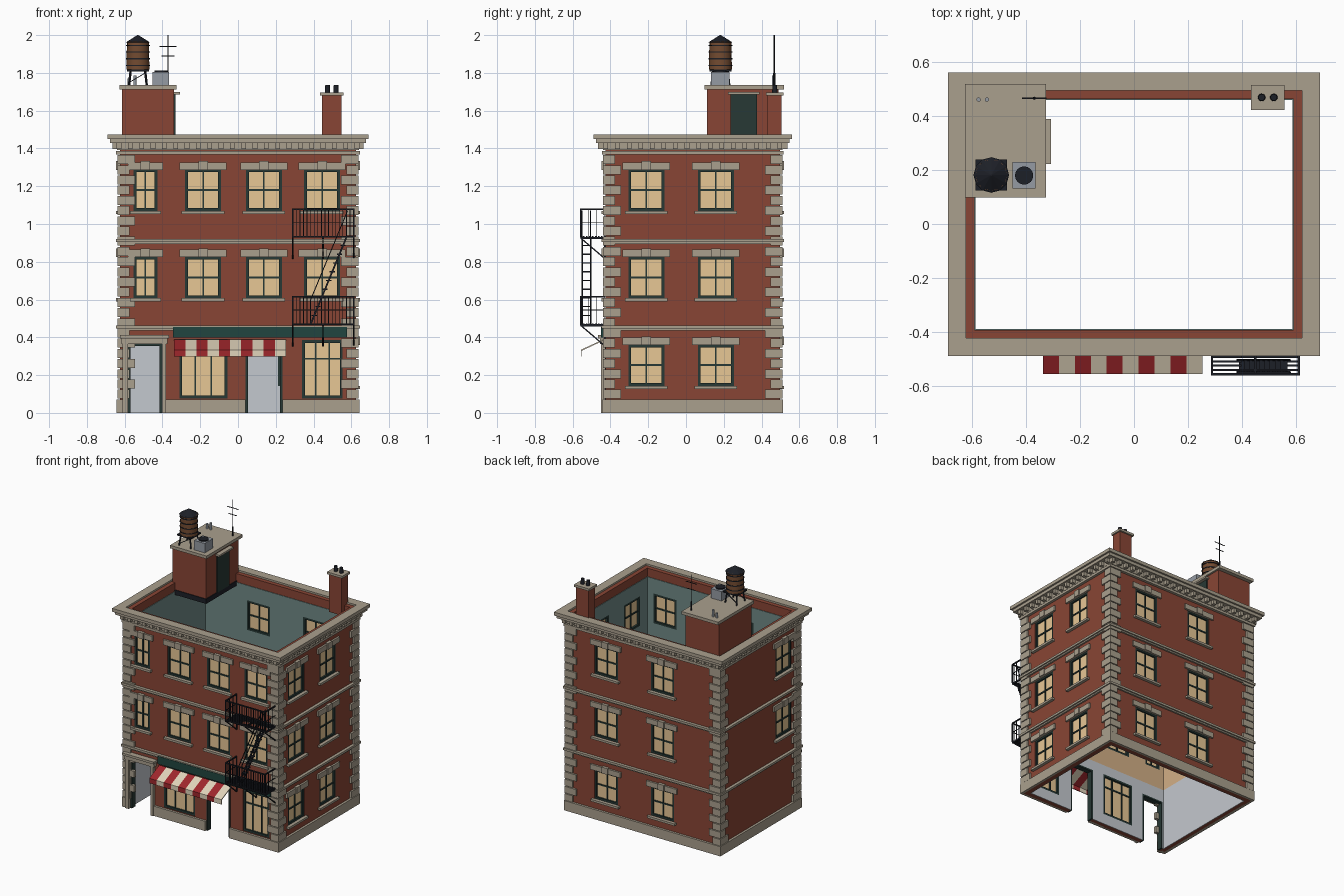
import bpy, bmesh
from math import pi
from mathutils import Vector, Matrix

if "Cube" in bpy.data.objects:
    bpy.data.objects.remove(bpy.data.objects["Cube"])

# Materials
def mat(name, r, g, b):
    m = bpy.data.materials.new(name)
    m.diffuse_color = (r, g, b, 1)
    m.use_nodes = True
    m.node_tree.nodes["Principled BSDF"].inputs["Base Color"].default_value = m.diffuse_color
    return m

BRICK = mat("brick", .25, .06, .035)
STONE = mat("stone", .40, .35, .27)
GREEN = mat("dark_green", .02, .04, .035)
FASCIA = mat("fascia_green", .015, .06, .05)
GLASS = mat("lit_glass", .80, .57, .30)
IRON = mat("iron", .012, .014, .02)
RED = mat("red", .35, .02, .025)
CREAM = mat("cream", .75, .66, .50)
WOOD = mat("wood", .17, .07, .03)
METAL = mat("metal", .30, .33, .37)
ROOM1 = mat("room_grey", .55, .58, .62)
ROOM2 = mat("room_tan", .65, .43, .24)
ROOM3 = mat("room_teal", .16, .25, .24)

# Each named part collects its pieces in one mesh
parts = {}
def part(name, m):
    return parts.setdefault(name, (bmesh.new(), m))[0]

def box(name, m, x0, x1, y0, y1, z0, z1):
    mx = Matrix.Translation(((x0 + x1) / 2, (y0 + y1) / 2, (z0 + z1) / 2))
    mx = mx @ Matrix.Diagonal((abs(x1 - x0), abs(y1 - y0), abs(z1 - z0), 1))
    bmesh.ops.create_cube(part(name, m), size=1, matrix=mx)

def bar(name, m, p, q, w):
    p, q = Vector(p), Vector(q)
    d = q - p
    mx = Matrix.Translation((p + q) / 2) @ d.to_track_quat('Z', 'Y').to_matrix().to_4x4()
    bmesh.ops.create_cube(part(name, m), size=1, matrix=mx @ Matrix.Diagonal((w, w, d.length, 1)))

def tube(name, m, x, y, z0, z1, r0, r1=None, n=16):
    bmesh.ops.create_cone(part(name, m), cap_ends=True, segments=n, radius1=r0,
                          radius2=r0 if r1 is None else r1, depth=z1 - z0,
                          matrix=Matrix.Translation((x, y, (z0 + z1) / 2)))

X, Y0, Y1 = .625, -.425, .497
def ring(name, m, out, inn, z0, z1):
    """Rectangular band round the building, offset from the wall plane."""
    bm = part(name, m)
    loops = []
    for o, z in ((out, z0), (out, z1), (inn, z1), (inn, z0)):
        loops.append([bm.verts.new(c) for c in ((-X - o, Y0 - o, z), (X + o, Y0 - o, z),
                                                (X + o, Y1 + o, z), (-X - o, Y1 + o, z))])
    for i in range(4):
        a, b = loops[i], loops[(i + 1) % 4]
        for j in range(4):
            k = (j + 1) % 4
            bm.faces.new((a[j], a[k], b[k], b[j]))

def fbox(name, m, face, u0, u1, d0, d1, z0, z1):
    """Box on a facade: u along the wall, d outward from it."""
    if face == 'front': box(name, m, u0, u1, Y0 - d1, Y0 - d0, z0, z1)
    if face == 'back': box(name, m, u0, u1, Y1 + d0, Y1 + d1, z0, z1)
    if face == 'right': box(name, m, X + d0, X + d1, u0, u1, z0, z1)
    if face == 'left': box(name, m, -X - d1, -X - d0, u0, u1, z0, z1)

def window(face, u, w, z0, z1, cols=2, rows=(.5,), trim=True):
    a, b, t, h = u - w / 2, u + w / 2, .015, z1 - z0
    fbox("opening_cutter", None, face, a, b, -.1, .1, z0, z1)
    fbox("window_glass", GLASS, face, a, b, -.021, -.015, z0, z1)
    F = ("window_frames", GREEN, face)
    for s, e in ((a, a + t), (b - t, b)):
        fbox(*F, s, e, -.036, -.003, z0, z1)
    for s, e in ((z0, z0 + t), (z1 - t, z1)):
        fbox(*F, a + t, b - t, -.036, -.003, s, e)
    for i in range(1, cols):
        c = a + w * i / cols
        fbox(*F, c - .004, c + .004, -.028, -.008, z0 + t, z1 - t)
    for r in rows:
        c = z0 + h * r
        fbox(*F, a + t, b - t, -.027, -.009, c - .005, c + .005)
    if trim:
        fbox("window_sills", STONE, face, a - .018, b + .018, -.01, .022, z0 - .016, z0)
        fbox("window_lintels", STONE, face, a - .03, b + .03, -.01, .014, z1 - .003, z1 + .036)
        fbox("window_keystones", STONE, face, u - .025, u + .025, -.01, .022, z1 - .003, z1 + .043)

# Windows
for z0, z1 in ((.607, .828), (1.07, 1.29)):
    for u, w in ((-.49, .127), (-.185, .19), (.137, .19), (.445, .19)):
        window('front', u, w, z0, z1)
    window('left', -.25, .19, z0, z1)
for z0, z1 in ((.143, .362), (.607, .828), (1.07, 1.29)):
    for u in (-.21, .158):
        window('right', u, .19, z0, z1)
    for u in (-.155, .307):
        window('back', u, .19, z0, z1)
window('front', -.183, .255, .077, .39, 3, (.72,), False)
window('front', .447, .215, .077, .385, 3, (.68,), False)

# Open doorways with frames, stone surround on the house entrance
for a, b, top in ((-.582, -.403, .365), (.04, .235, .385)):
    fbox("opening_cutter", None, 'front', a, b, -.1, .1, -.1, top)
    D = ("door_frames", GREEN, 'front')
    fbox(*D, a, a + .012, -.036, .004, 0, top)
    fbox(*D, b - .012, b, -.036, .004, 0, top)
    fbox(*D, a, b, -.036, .004, top - .012, top)
for a, b in ((-.612, -.582), (-.403, -.382)):
    fbox("door_surround", STONE, 'front', a, b, -.01, .025, 0, .37)
fbox("door_surround", STONE, 'front', -.617, -.372, -.01, .03, .365, .395)
fbox("door_surround", STONE, 'front', -.625, -.365, -.01, .042, .395, .412)

# Brick shell and painted room linings
ring("brick_walls", BRICK, 0, -.032, 0, 1.462)
for n, m, z0, z1 in (("ground_room_lining", ROOM1, 0, .46), ("middle_room_lining", ROOM2, .46, .92),
                     ("top_room_lining", ROOM3, .92, 1.40)):
    ring(n, m, -.0315, -.036, z0, z1)

# Stone base, string courses and cornice
ring("stone_base", STONE, .017, -.005, 0, .072)
for z0, z1 in ((.437, .447), (.895, .905)):
    ring("string_courses", STONE, .012, -.005, z0, z1)
    ring("string_courses", STONE, .022, -.005, z1, z1 + .016)
ring("cornice", STONE, .02, -.005, 1.368, 1.386)
ring("cornice", STONE, .015, -.005, 1.392, 1.43)
ring("cornice", STONE, .052, -.002, 1.428, 1.45)
ring("cornice", STONE, .065, -.001, 1.45, 1.475)
for face, c, half, n in (('front', 0, .63, 21), ('back', 0, .63, 21),
                         ('left', .036, .46, 15), ('right', .036, .46, 15)):
    for i in range(n + 1):
        u = c - half + 2 * half * i / n
        fbox("cornice_dentils", STONE, face, u - .012, u + .012, 0, .04, 1.398, 1.429)

# Corner quoins alternating long and short
pitch = (1.368 - .072) / 24
for i in range(24):
    z = .072 + i * pitch
    la, lb = (.08, .05) if i % 2 else (.05, .08)
    for s in (-1, 1):
        for f in ('front', 'back'):
            fbox("corner_quoins", STONE, f, s * (X + .014), s * (X - la), -.01, .014, z + .003, z + pitch - .003)
        f = 'right' if s > 0 else 'left'
        fbox("corner_quoins", STONE, f, Y0 - .014, Y0 + lb, -.01, .014, z + .003, z + pitch - .003)
        fbox("corner_quoins", STONE, f, Y1 - lb, Y1 + .014, -.01, .014, z + .003, z + pitch - .003)

# Shop fascia and striped awning
fbox("shop_fascia", FASCIA, 'front', -.345, .578, -.005, .025, .398, .456)
for i in range(10):
    n, m = ("awning_red", RED) if i % 2 == 0 else ("awning_cream", CREAM)
    x0 = -.338 + i * .0592
    bm = part(n, m)
    prof = [(-.44, .388), (-.557, .334), (-.557, .298), (-.552, .298), (-.552, .329), (-.44, .381)]
    a, b = [[bm.verts.new((x, y, z)) for y, z in prof] for x in (x0, x0 + .0592)]
    for k in range(6):
        j = (k + 1) % 6
        bm.faces.new((a[k], a[j], b[j], b[k]))
    bm.faces.new(a[::-1]); bm.faces.new(b)

# Fire escape: platforms, railings, brackets and stair
FE = ("fire_escape", IRON)
xa, xb, ya, yb = .29, .612, -.558, -.43
for z in (.47, .932):
    for i in range(9):
        if z < .6 or not 2 <= i <= 4:
            y = ya + (yb - ya) * i / 8
            box(*FE, xa, xb, y - .004, y + .004, z - .004, z + .004)
        else:
            box(*FE, xa, .40, ya + .016 * i - .004, ya + .016 * i + .004, z - .004, z + .004)
    for x in (xa, .45, xb):
        box(*FE, x - .004, x + .004, ya, yb, z - .012, z)
        bar(*FE, (x, ya, z - .006), (x, yb, z - .115), .007)
        box(*FE, x - .004, x + .004, yb - .004, yb + .005, z - .115, z)
    for h in (.075, .146):
        w = .002 if h < .1 else .004
        box(*FE, xa, xb, ya - w, ya + w, z + h - w, z + h + w)
        for x in (xa, xb):
            box(*FE, x - w, x + w, ya, yb, z + h - w, z + h + w)
    for i in range(18):
        x = xa + (xb - xa) * i / 17
        w = .004 if i in (0, 17) else .002
        box(*FE, x - w, x + w, ya - w, ya + w, z, z + .146)
    for x in (xa, xb):
        for y in (-.515, -.472, yb):
            box(*FE, x - .002, x + .002, y - .002, y + .002, z, z + .146)
for y in (-.55, -.505):
    bar("fire_escape_stair", IRON, (.385, y, .47), (.575, y, .932), .009)
    bar("fire_escape_stair", IRON, (.385, y, .60), (.58, y, 1.07), .005)
    bar("fire_escape_stair", IRON, (.385, y, .47), (.385, y, .60), .005)
for i in range(1, 10):
    x, z = .385 + .019 * i, .47 + .0462 * i
    box("fire_escape_stair", IRON, x - .014, x + .014, -.55, -.505, z - .003, z + .003)

# Stair bulkhead on the roof
box("bulkhead", BRICK, -.615, -.34, .11, .49, 1.38, 1.715)
box("bulkhead_flashing", IRON, -.618, -.335, .105, .485, 1.375, 1.41)
box("bulkhead_cap", STONE, -.627, -.326, .098, .519, 1.713, 1.735)
box("bulkhead_door", GREEN, -.345, -.332, .235, .375, 1.41, 1.685)
box("bulkhead_canopy", STONE, -.345, -.308, .222, .39, 1.685, 1.698)

# Chimney
box("chimney", BRICK, .445, .548, .432, .505, 1.40, 1.68)
box("chimney_cap", STONE, .434, .558, .424, .517, 1.68, 1.697)
for x in (.474, .519):
    tube("chimney_pots", IRON, x, .47, 1.697, 1.735, .014, .012)

# Water tank
tx, ty = -.53, .182
for sx in (-1, 1):
    for sy in (-1, 1):
        bar("tank_stand", IRON, (tx + sx * .047, ty + sy * .047, 1.733), (tx + sx * .038, ty + sy * .038, 1.815), .009)
    bar("tank_stand", IRON, (tx - .045, ty + sx * .045, 1.75), (tx + .04, ty + sx * .04, 1.80), .004)
box("tank_stand", IRON, tx - .058, tx + .058, ty - .058, ty + .058, 1.808, 1.818)
tube("tank_barrel", WOOD, tx, ty, 1.818, 1.965, .061, .058)
for z in (1.84, 1.875, 1.91, 1.945):
    tube("tank_hoops", IRON, tx, ty, z - .003, z + .003, .063)
tube("tank_roof", IRON, tx, ty, 1.96, 2.0, .066, .003, 12)

# Roof services: cooling unit, vents, aerial
box("cooling_unit", METAL, -.452, -.365, .132, .23, 1.735, 1.805)
tube("cooling_fan", IRON, -.408, .18, 1.805, 1.812, .034)
for x, h in ((-.577, 1.77), (-.546, 1.785)):
    tube("vent_pipes", METAL, x, .462, 1.733, h, .008, n=12)
tube("aerial", IRON, -.37, .467, 1.733, 2.0, .003, n=8)
tube("aerial", IRON, -.37, .467, 1.733, 1.80, .006, n=8)
for z, w in ((1.94, .045), (1.89, .034)):
    box("aerial", IRON, -.37 - w, -.37 + w, .465, .469, z - .002, z + .002)

# Create objects, then cut the openings through the walls
objs = {}
for name, (bm, m) in parts.items():
    bmesh.ops.recalc_face_normals(bm, faces=bm.faces)
    me = bpy.data.meshes.new(name)
    bm.to_mesh(me)
    bm.free()
    if m:
        me.materials.append(m)
    objs[name] = bpy.data.objects.new(name, me)
    bpy.context.collection.objects.link(objs[name])
cutter = objs["opening_cutter"]
cutter.hide_render = True
cutter.hide_set(True)
for n in ("brick_walls", "stone_base", "ground_room_lining", "middle_room_lining", "top_room_lining"):
    mod = objs[n].modifiers.new("openings", 'BOOLEAN')
    mod.operation, mod.solver, mod.object = 'DIFFERENCE', 'EXACT', cutter
for n in ("tank_barrel", "tank_hoops", "chimney_pots", "vent_pipes", "cooling_fan"):
    bpy.context.view_layer.objects.active = objs[n]
    bpy.ops.object.select_all(action='DESELECT')
    objs[n].select_set(True)
    bpy.ops.object.shade_smooth_by_angle(angle=pi / 5)
